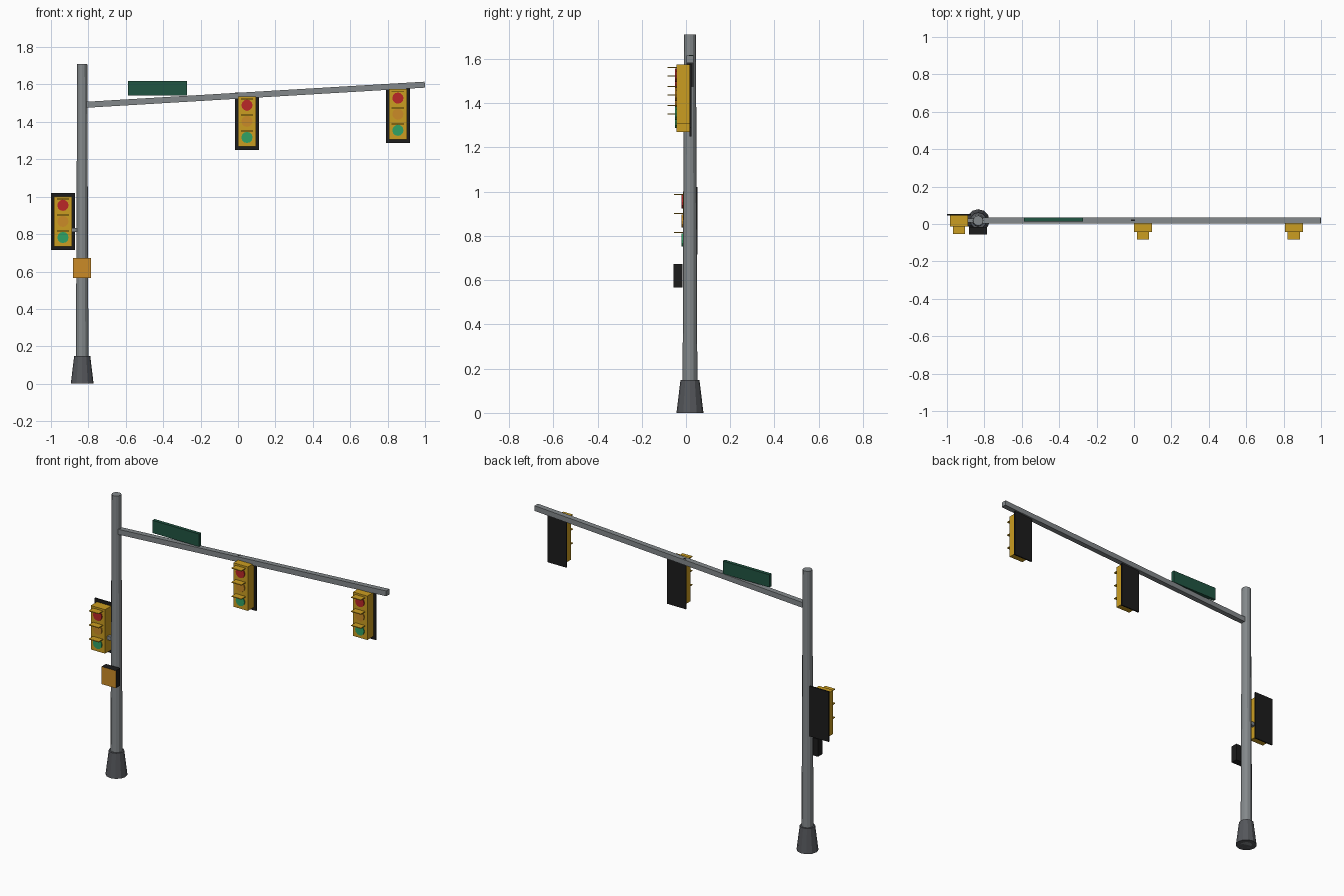
import bpy, bmesh, math
from mathutils import Matrix, Vector

cube = bpy.data.objects.get("Cube")
if cube:
    bpy.data.objects.remove(cube, do_unlink=True)


def material(name, r, g, b):
    m = bpy.data.materials.new(name)
    m.use_nodes = True
    m.diffuse_color = (r, g, b, 1)
    m.node_tree.nodes["Principled BSDF"].inputs["Base Color"].default_value = (r, g, b, 1)
    return m


STEEL = material("galvanised grey", 0.23, 0.25, 0.26)
DARK_STEEL = material("dark grey", 0.09, 0.095, 0.105)
YELLOW = material("housing yellow", 0.60, 0.34, 0.015)
BLACK = material("matte black", 0.012, 0.012, 0.012)
RED = material("lens red", 0.50, 0.02, 0.02)
AMBER = material("lens amber", 0.60, 0.26, 0.02)
GREEN = material("lens green", 0.03, 0.36, 0.13)
SIGN_GREEN = material("sign green", 0.015, 0.09, 0.055)


def finish(name, bm, *mats):
    bmesh.ops.recalc_face_normals(bm, faces=bm.faces)
    mesh = bpy.data.meshes.new(name)
    bm.to_mesh(mesh)
    bm.free()
    for m in mats:
        mesh.materials.append(m)
    obj = bpy.data.objects.new(name, mesh)
    bpy.context.collection.objects.link(obj)
    return obj


def box(name, centre, size, *mats, tilt=0):
    bm = bmesh.new()
    place = Matrix.Translation(centre) @ Matrix.Rotation(tilt, 4, 'Y')
    bmesh.ops.create_cube(bm, size=1, matrix=place @ Matrix.Diagonal((*size, 1)))
    return finish(name, bm, *mats)


def cone(name, centre, r1, r2, depth, sides, mat, facing_front=False):
    bm = bmesh.new()
    place = Matrix.Translation(centre)
    if facing_front:
        place = place @ Matrix.Rotation(math.pi / 2, 4, 'X')
    bmesh.ops.create_cone(bm, cap_ends=True, segments=sides, radius1=r1,
                          radius2=r2, depth=depth, matrix=place)
    return finish(name, bm, mat)


# Pole and flared foot
PX, PY = -0.833, 0.018
cone("pole", (PX, PY, 0.855), 0.034, 0.027, 1.71, 12, STEEL)
cone("pole_foot", (PX, PY, 0.074), 0.061, 0.043, 0.148, 12, DARK_STEEL)

# Rising mast arm
start, end = Vector((-0.82, PY, 1.491)), Vector((0.999, PY, 1.599))
span = end - start
box("mast_arm", (start + end) / 2, (span.length, 0.032, 0.032), STEEL,
    tilt=-math.atan2(span.z, span.x))

# Blank street sign on the arm
box("street_sign", (-0.43, 0.024, 1.579), (0.315, 0.021, 0.077), SIGN_GREEN)


# Three-lens signal head: back plate, housing, lenses and visors
def signal(label, x, back, z):
    box(label + "_back_plate", (x, back + 0.004, z), (0.128, 0.008, 0.306), BLACK)
    box(label + "_housing", (x, back - 0.0295, z), (0.096, 0.059, 0.268), YELLOW)
    front = back - 0.059
    for i, (colour, mat) in enumerate((("red", RED), ("amber", AMBER), ("green", GREEN))):
        lens_z = z + (1 - i) * 0.086
        cone(f"{label}_{colour}_lens", (x, front - 0.002, lens_z),
             0.03, 0.03, 0.008, 12, mat, facing_front=True)
        box(f"{label}_{colour}_visor", (x, front - 0.02, lens_z + 0.034),
            (0.066, 0.041, 0.005), YELLOW)


signal("middle_signal", 0.048, 0.016, 1.403)
signal("end_signal", 0.855, 0.016, 1.441)
signal("pole_signal", -0.936, 0.045, 0.868)

# Bracket joining the side signal to the pole
box("signal_bracket", (-0.865, PY, 0.822), (0.06, 0.022, 0.022), STEEL)

# Crossing box with an amber front face
crossing = box("crossing_box", (PX, -0.036, 0.62), (0.096, 0.042, 0.107), BLACK, AMBER)
for face in crossing.data.polygons:
    face.material_index = 1 if face.normal.y < -0.9 else 0
